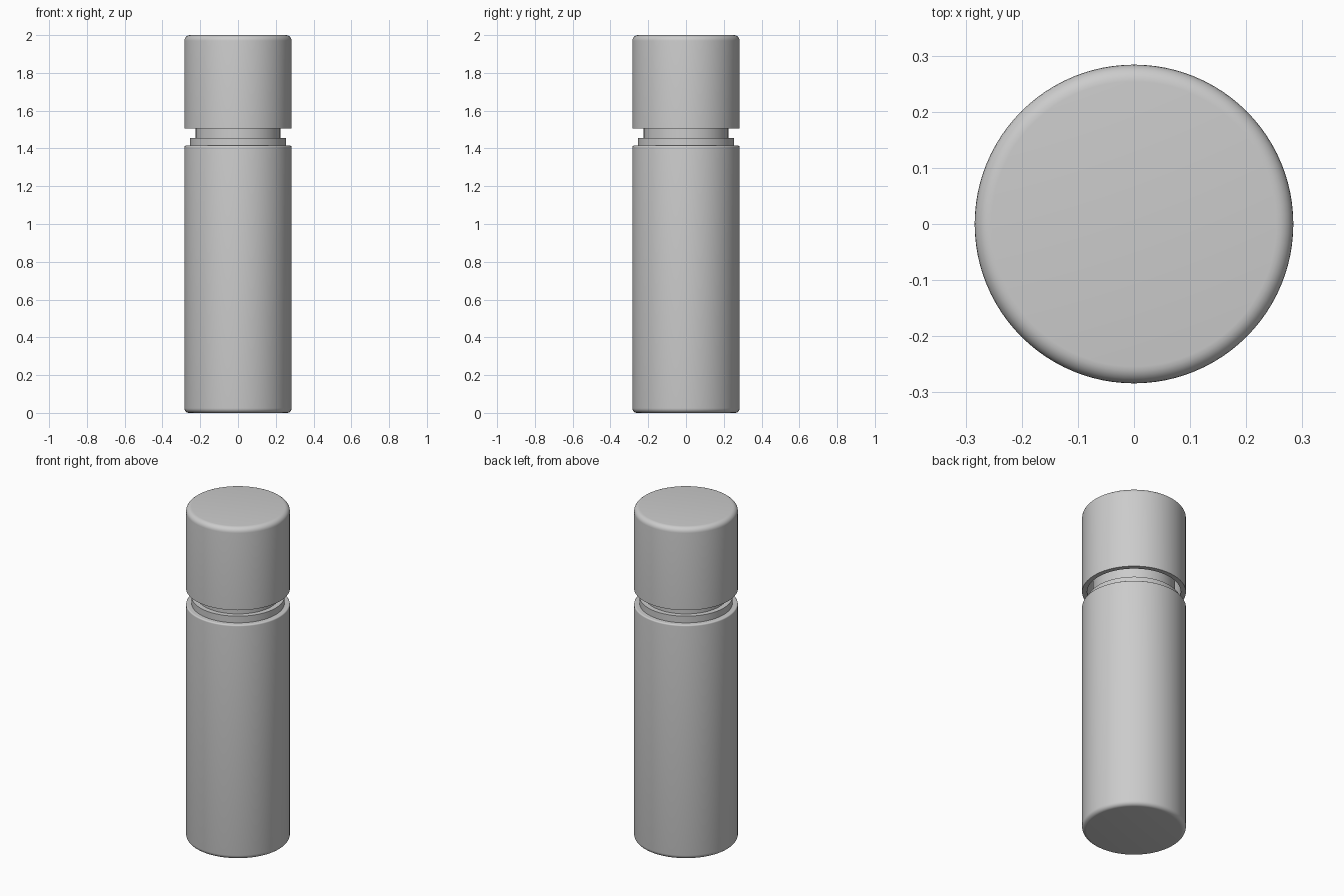
import bpy, bmesh, math

cube = bpy.data.objects.get("Cube")
if cube:
    bpy.data.objects.remove(cube, do_unlink=True)

# Single plain grey
grey = bpy.data.materials.new("plain_grey")
grey.use_nodes = True
colour = (0.6, 0.6, 0.6, 1)
grey.diffuse_color = colour
grey.node_tree.nodes["Principled BSDF"].inputs["Base Color"].default_value = colour


def fillet(radius, z, size, up):
    """Quarter-round profile points from the side wall to the flat end."""
    s = 1 if up else -1
    return [(radius - size + size * math.cos(a), z + s * size * (math.sin(a) - 1))
            for a in (i * math.pi / 12 for i in range(7))]


def lathe(name, profile, steps=96):
    """Spin an (r, z) profile, running bottom to top on the outside, about z."""
    bm = bmesh.new()
    verts = [bm.verts.new((r, 0, z)) for r, z in profile]
    edges = [bm.edges.new(pair) for pair in zip(verts, verts[1:])]
    bmesh.ops.spin(bm, geom=verts + edges, cent=(0, 0, 0), axis=(0, 0, 1),
                   angle=2 * math.pi, steps=steps)
    bmesh.ops.remove_doubles(bm, verts=bm.verts, dist=0.00005)
    bmesh.ops.recalc_face_normals(bm, faces=bm.faces)
    mesh = bpy.data.meshes.new(name)
    bm.to_mesh(mesh)
    bm.free()
    mesh.materials.append(grey)
    obj = bpy.data.objects.new(name, mesh)
    bpy.context.collection.objects.link(obj)
    bpy.ops.object.select_all(action="DESELECT")
    obj.select_set(True)
    bpy.context.view_layer.objects.active = obj
    bpy.ops.object.shade_smooth_by_angle(angle=math.radians(35))


R = 0.284

# Bottle body with a rounded base and a softened shoulder edge
lathe("bottle_body", [(0, 0)] + fillet(R, 0, 0.025, False)[::-1]
      + fillet(R, 1.415, 0.008, True) + [(0, 1.415)])

# Stepped collar and the neck rising into the cap
lathe("neck_collar", [(0, 1.40), (0.254, 1.40), (0.254, 1.455), (0, 1.455)])
lathe("bottle_neck", [(0, 1.44), (0.224, 1.44), (0.224, 1.62), (0, 1.62)])

# Hollow cap, open underneath
lathe("cap", [(0, 1.94), (0.256, 1.94), (0.256, 1.505), (R, 1.505)]
      + fillet(R, 2, 0.03, True) + [(0, 2)])
